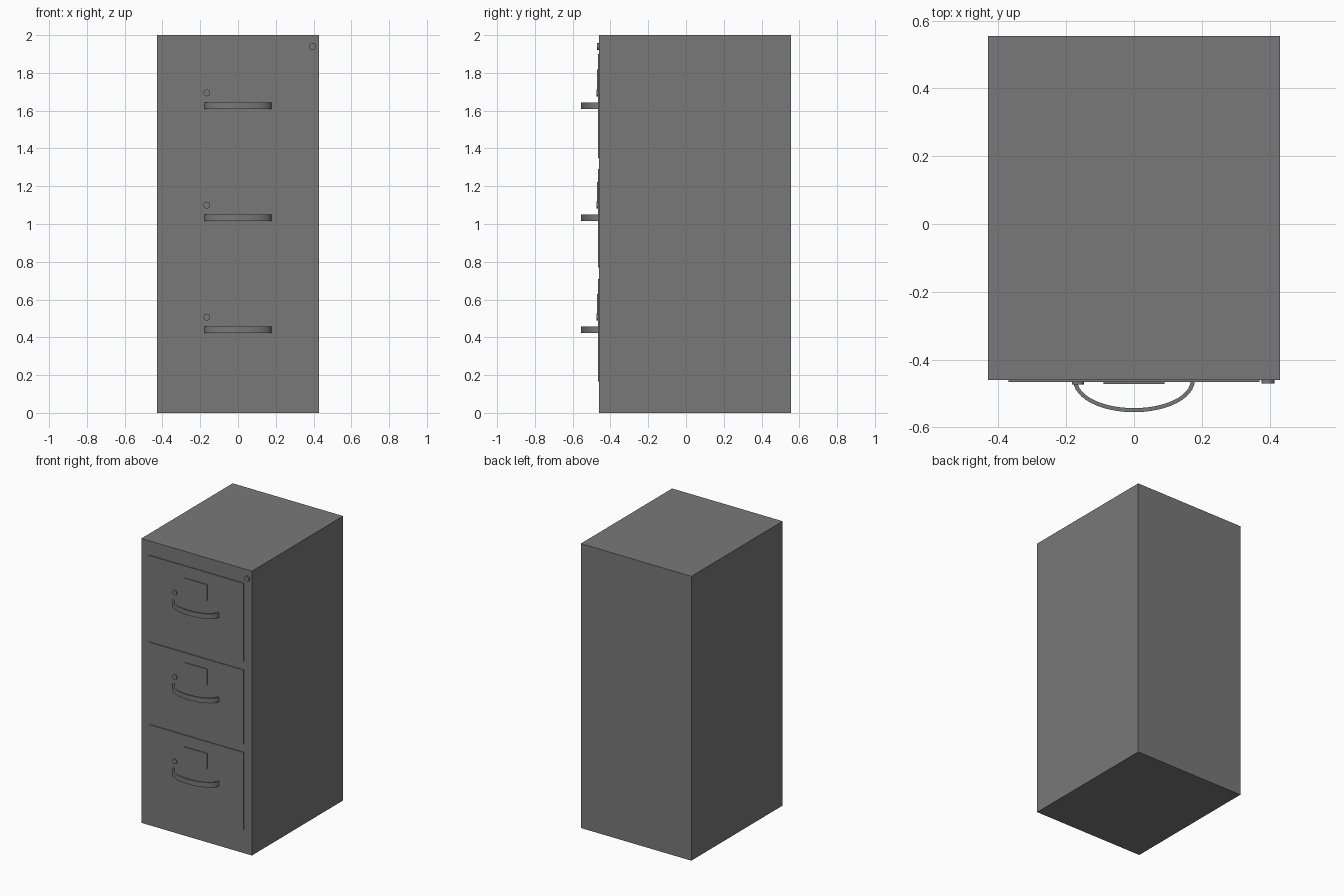
import bpy, bmesh, math

if "Cube" in bpy.data.objects:
    bpy.data.objects.remove(bpy.data.objects["Cube"])

grey = bpy.data.materials.new("steel_grey")
grey.diffuse_color = (0.19, 0.19, 0.19, 1)
grey.use_nodes = True
grey.node_tree.nodes["Principled BSDF"].inputs["Base Color"].default_value = grey.diffuse_color

FRONT = -0.46


def finish(name, bm, smooth=False):
    bmesh.ops.recalc_face_normals(bm, faces=bm.faces)
    me = bpy.data.meshes.new(name)
    bm.to_mesh(me)
    bm.free()
    me.materials.append(grey)
    ob = bpy.data.objects.new(name, me)
    bpy.context.collection.objects.link(ob)
    if smooth:
        bpy.ops.object.select_all(action='DESELECT')
        bpy.context.view_layer.objects.active = ob
        ob.select_set(True)
        bpy.ops.object.shade_smooth_by_angle(angle=math.radians(35))
    return ob


def box(name, x0, x1, y0, y1, z0, z1):
    bm = bmesh.new()
    bmesh.ops.create_cube(bm, size=1)
    for v in bm.verts:
        v.co.x = x1 if v.co.x > 0 else x0
        v.co.y = y1 if v.co.y > 0 else y0
        v.co.z = z1 if v.co.z > 0 else z0
    return finish(name, bm)


def knob(name, x, z, y_front, r):
    # short cylinder along y
    bm = bmesh.new()
    depth = FRONT - y_front + 0.004
    bmesh.ops.create_cone(bm, cap_ends=True, segments=24, radius1=r, radius2=r, depth=depth)
    for v in bm.verts:
        a, b, c = v.co
        v.co = (x + a, y_front + depth / 2 + c, z + b)
    return finish(name, bm, True)


def handle(name, z0, z1, n=24):
    # flat bow: half-elliptical strip with rectangular section
    bm = bmesh.new()
    rings = []
    for i in range(n + 1):
        t = math.pi * i / n
        c, s = math.cos(t), math.sin(t)
        ring = [bm.verts.new((rx * c, FRONT - 0.002 - ry * s, z))
                for rx, ry, z in ((0.179, 0.093, z0), (0.179, 0.093, z1),
                                  (0.167, 0.081, z1), (0.167, 0.081, z0))]
        rings.append(ring)
    for a, b in zip(rings, rings[1:]):
        for k in range(4):
            bm.faces.new((a[k], a[(k + 1) % 4], b[(k + 1) % 4], b[k]))
    bm.faces.new(rings[0])
    bm.faces.new(rings[-1])
    return finish(name, bm, True)


# cabinet body
box("cabinet_body", -0.43, 0.43, FRONT, 0.555, 0, 2)

# drawers: panel bottom, panel top, handle centre height
for i, (z0, z1, hz) in enumerate(((0.165, 0.71, 0.44), (0.77, 1.29, 1.033), (1.35, 1.90, 1.627)), 1):
    box(f"drawer_front_{i}", -0.37, 0.37, FRONT - 0.006, FRONT + 0.002, z0, z1)
    box(f"label_plate_{i}", -0.09, 0.09, FRONT - 0.012, FRONT, hz + 0.08, hz + 0.19)
    knob(f"drawer_latch_{i}", -0.165, hz + 0.067, FRONT - 0.014, 0.018)
    handle(f"drawer_handle_{i}", hz - 0.017, hz + 0.017)

# cabinet lock in the top right corner
knob("cabinet_lock", 0.395, 1.94, FRONT - 0.011, 0.019)
